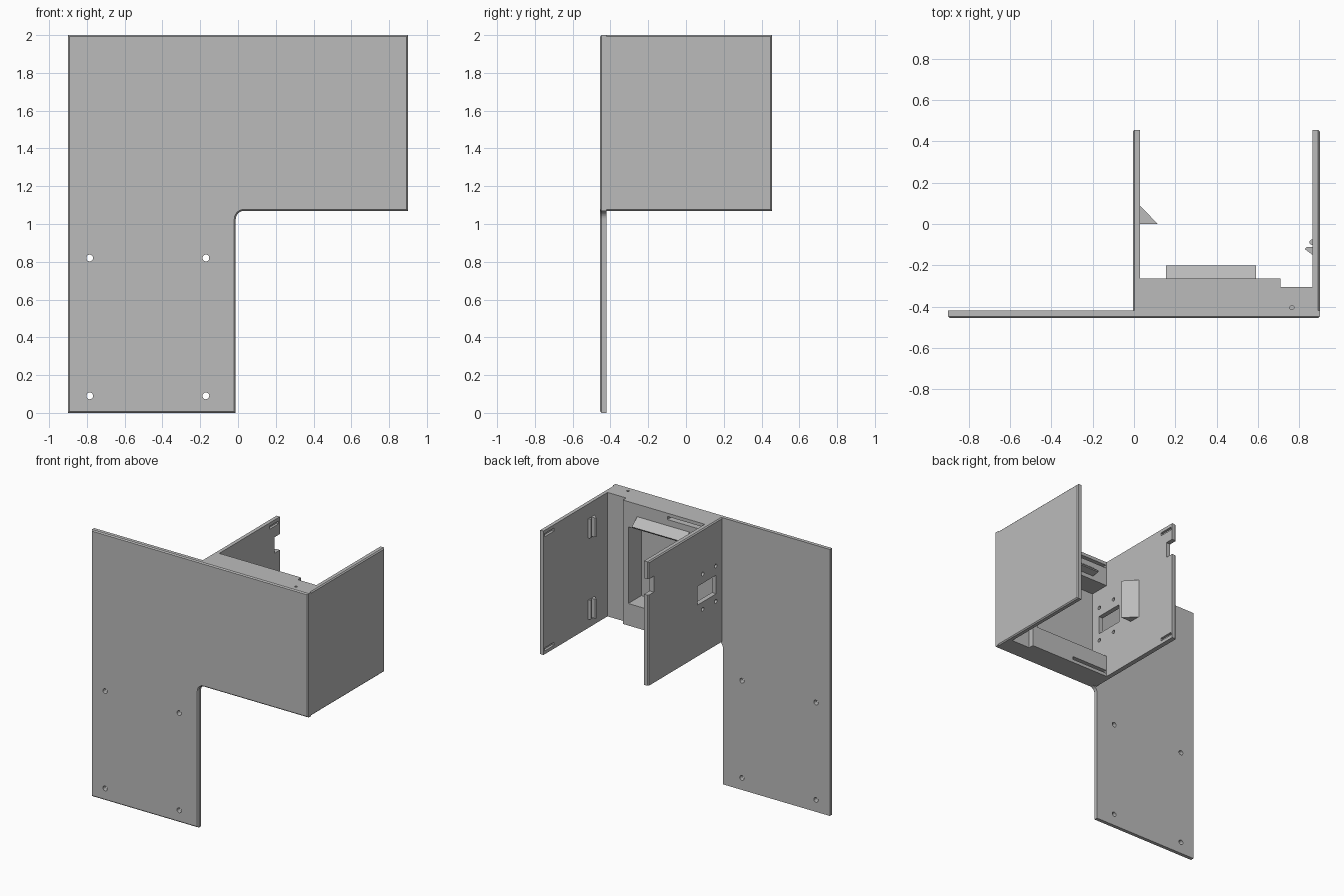
import bpy, bmesh, math
from mathutils import Vector

cube = bpy.data.objects.get("Cube")
if cube:
    bpy.data.objects.remove(cube)

grey = bpy.data.materials.new("plain grey")
grey.use_nodes = True
COLOUR = (0.5, 0.5, 0.5, 1)
grey.diffuse_color = COLOUR
grey.node_tree.nodes["Principled BSDF"].inputs["Base Color"].default_value = COLOUR

FRONT, BACK = -0.455, 0.455
INNER = -0.42           # back face of the front plate
LOW, TOP = 1.07, 2.0    # height range of the housing
CHAMFER = 0.008


def prism(name, points, axis, start, end, chamfer_rule=None):
    """Extrude a 2D outline along an axis; chamfer edges whose ends obey a rule."""
    place = {"x": lambda a, b, d: (d, a, b),
             "y": lambda a, b, d: (a, d, b),
             "z": lambda a, b, d: (a, b, d)}[axis]
    bm = bmesh.new()
    face = bm.faces.new([bm.verts.new(place(a, b, start)) for a, b in points])
    new = bmesh.ops.extrude_face_region(bm, geom=[face])["geom"]
    shift = Vector(place(0, 0, end - start))
    bmesh.ops.translate(bm, vec=shift, verts=[g for g in new if isinstance(g, bmesh.types.BMVert)])
    bmesh.ops.recalc_face_normals(bm, faces=bm.faces)
    if chamfer_rule:
        edges = [e for e in bm.edges if all(chamfer_rule(v.co) for v in e.verts)]
        bmesh.ops.bevel(bm, geom=edges, offset=CHAMFER, segments=1, affect="EDGES")
    mesh = bpy.data.meshes.new(name)
    bm.to_mesh(mesh)
    bm.free()
    obj = bpy.data.objects.new(name, mesh)
    bpy.context.collection.objects.link(obj)
    mesh.materials.append(grey)
    return obj


def box(name, x, y, z, chamfer_rule=None):
    outline = [(x[0], y[0]), (x[1], y[0]), (x[1], y[1]), (x[0], y[1])]
    return prism(name, outline, "z", z[0], z[1], chamfer_rule)


def rod(name, a, b, radius, axis, start, end):
    ring = [(a + radius * math.cos(i * math.tau / 20), b + radius * math.sin(i * math.tau / 20))
            for i in range(20)]
    return prism(name, ring, axis, start, end)


def cut(target, cutters):
    for cutter in cutters:
        mod = target.modifiers.new("cut", "BOOLEAN")
        mod.operation, mod.solver, mod.object = "DIFFERENCE", "EXACT", cutter
        bpy.context.view_layer.objects.active = target
        bpy.ops.object.modifier_apply(modifier=mod.name)
        bpy.data.objects.remove(cutter)


# Front plate: L outline with a rounded inner corner and four screw holes
r = 0.045
corner = [(-0.012 + r - r * math.cos(t), LOW - r + r * math.sin(t))
          for t in [i * math.pi / 16 for i in range(9)]]
outline = [(-0.9, 0), (-0.012, 0)] + corner + [(0.9, LOW), (0.9, TOP), (-0.9, TOP)]
front_plate = prism("front_plate", outline, "y", FRONT, INNER, lambda c: c.y < FRONT + 0.001)
cut(front_plate, [rod("hole", x, z, 0.018, "y", -0.6, -0.3)
                  for x in (-0.785, -0.17) for z in (0.09, 0.82)])

# Side walls
wall_y = (FRONT + CHAMFER, BACK)
inner_wall = box("inner_wall", (-0.006, 0.03), wall_y, (LOW, TOP),
                 lambda c: c.x < 0 and (c.y > 0 or c.z > 1.9))
outer_wall = box("outer_wall", (0.865, 0.9), wall_y, (LOW, TOP), lambda c: c.x > 0.89)

# Lid grooves near the back edges of both walls
GROOVES = ((1.095, 1.118), (1.952, 1.975))
for wall, x in ((inner_wall, (0.012, 0.05)), (outer_wall, (0.85, 0.883))):
    cut(wall, [box("groove", x, (0.33, 0.44), z) for z in GROOVES])

# Socket window, its screw holes and the cable notch in the inner wall
cut(inner_wall, [box("window", (-0.1, 0.1), (-0.35, -0.13), (1.455, 1.595)),
                 box("notch", (-0.1, 0.1), (0.39, 0.6), (1.75, 1.87))])
cut(inner_wall, [rod("hole", y, z, 0.014, "x", -0.1, 0.1)
                 for y in (-0.345, -0.19) for z in (1.4, 1.665)])

# Frame behind the front plate, open in the middle
FRAME = -0.265
bar_y = (INNER - 0.01, FRAME)
top_bar = box("top_bar", (0.02, 0.71), bar_y, (1.81, TOP))
bottom_bar = box("bottom_bar", (0.02, 0.71), bar_y, (LOW, 1.235))
box("frame_column", (0.665, 0.71), bar_y, (1.235, 1.81))
side_block = box("side_block", (0.71, 0.87), (INNER - 0.01, -0.305), (LOW, TOP))
for bar, z in zip((bottom_bar, top_bar), GROOVES):
    cut(bar, [box("slot", (0.035, 0.34), (FRAME - 0.05, FRAME + 0.1), z)])
cut(side_block, [rod("pin_hole", 0.765, -0.405, 0.01, "z", 1.85, 2.1)])

# Sloping catch on the top bar
prism("sloping_catch", [(FRAME - 0.01, 1.91), (FRAME + 0.005, 1.905), (-0.2, 1.855),
                        (-0.205, 1.848), (FRAME - 0.01, 1.84)], "x", 0.155, 0.59)

# Triangular stop on the inner wall
prism("triangular_stop", [(0.025, 0), (0.115, 0), (0.03, 0.088), (0.025, 0.088)], "z", 1.4, 1.7)

# Snap clips with small round ribs on the outer wall
for label, z0, z1 in (("lower", 1.135, 1.28), ("upper", 1.745, 1.89)):
    prism(label + "_clip", [(0.87, -0.112), (0.835, -0.112), (0.828, -0.122),
                            (0.865, -0.15), (0.87, -0.15)], "z", z0, z1)
    rod(label + "_rib", 0.863, -0.088, 0.013, "z", z0, z1)
